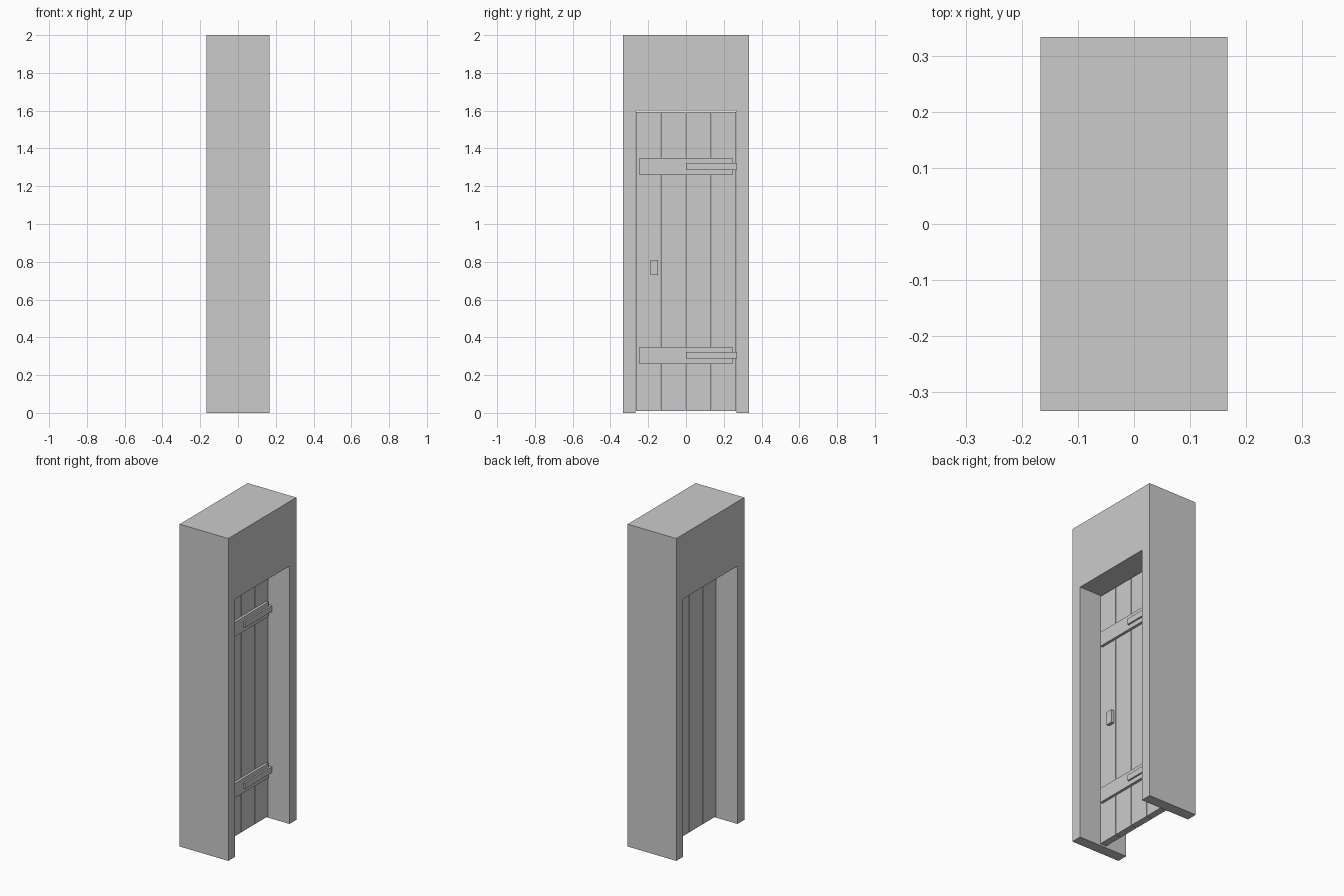
import bpy, bmesh

if "Cube" in bpy.data.objects:
    bpy.data.objects.remove(bpy.data.objects["Cube"])


def prism(name, profile, x0, x1):
    """Extrude a (y, z) outline along x."""
    bm = bmesh.new()
    face = bm.faces.new([bm.verts.new((x0, y, z)) for y, z in profile])
    ext = bmesh.ops.extrude_face_region(bm, geom=[face])
    moved = [v for v in ext["geom"] if isinstance(v, bmesh.types.BMVert)]
    bmesh.ops.translate(bm, verts=moved, vec=(x1 - x0, 0, 0))
    bmesh.ops.recalc_face_normals(bm, faces=bm.faces)
    mesh = bpy.data.meshes.new(name)
    bm.to_mesh(mesh)
    bm.free()
    obj = bpy.data.objects.new(name, mesh)
    bpy.context.collection.objects.link(obj)
    return obj


def box(name, x0, x1, y0, y1, z0, z1):
    return prism(name, [(y0, z0), (y1, z0), (y1, z1), (y0, z1)], x0, x1)


W, OPEN, DEPTH = 1 / 3, 0.2667, 1 / 6
FACE = 0.021  # half thickness of the door

# Wall block with a doorway cut through it
prism("wall_frame", [(-W, 0), (-OPEN, 0), (-OPEN, 1.6), (OPEN, 1.6),
                     (OPEN, 0), (W, 0), (W, 2), (-W, 2)], -DEPTH, DEPTH)

# Four vertical door planks with narrow gaps
pitch, gap = OPEN / 2, 0.002
for i in range(4):
    y = -OPEN + i * pitch
    box(f"door_plank_{i + 1}", -FACE, FACE, y + gap, y + pitch - gap, 0.01, 1.593)

# Cross battens, each carrying a hinge bar that reaches the jamb
for label, z in (("lower", 0.305), ("upper", 1.305)):
    box(f"{label}_batten", FACE, 0.037, -0.247, 0.245, z - 0.045, z + 0.045)
    box(f"{label}_hinge_bar", 0.03, 0.047, 0.0, OPEN, z - 0.018, z + 0.018)

# Door handle
box("door_handle", FACE, 0.041, -0.188, -0.147, 0.73, 0.81)
